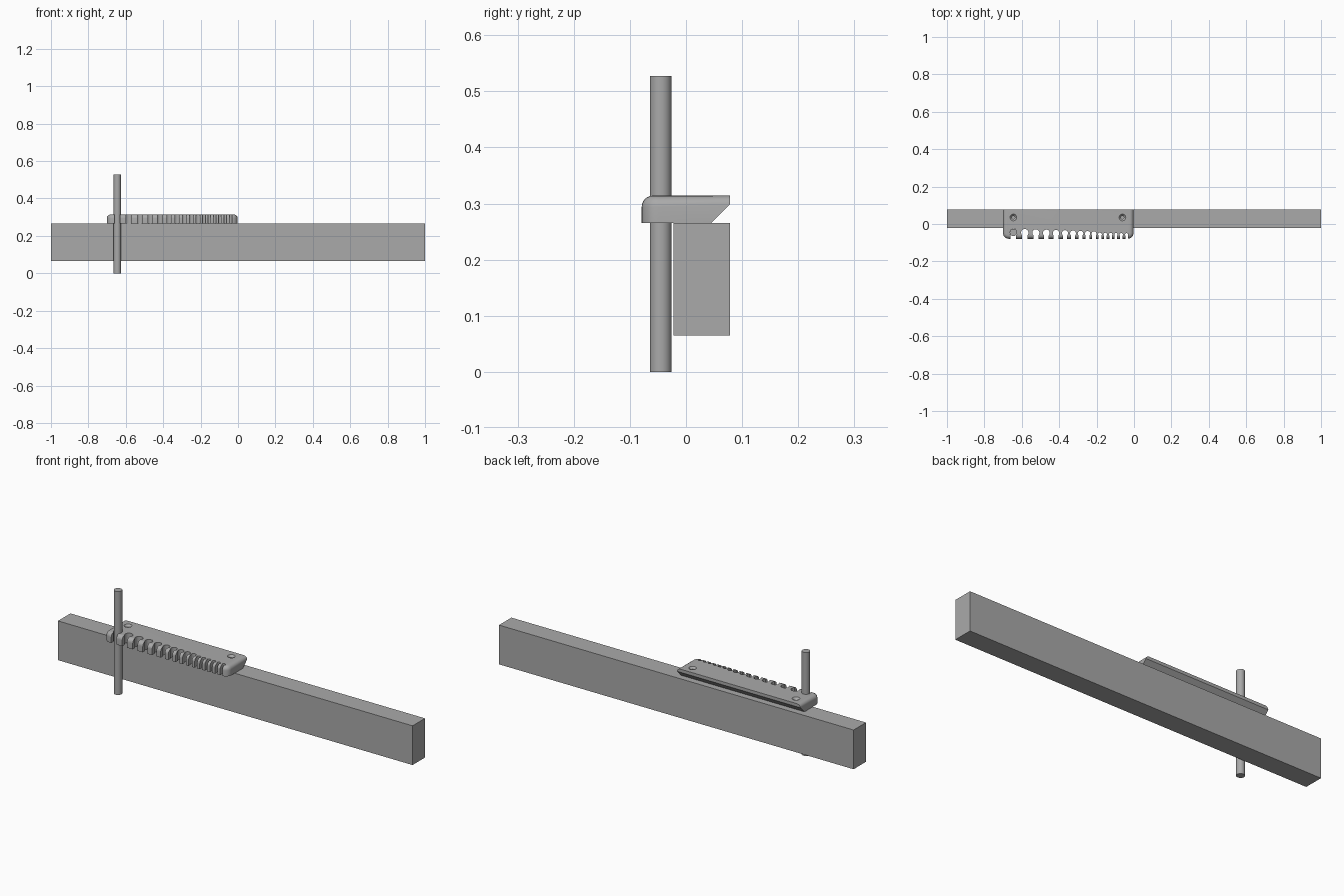
import bpy, bmesh, math

if "Cube" in bpy.data.objects:
    bpy.data.objects.remove(bpy.data.objects["Cube"])

grey = bpy.data.materials.new("plain grey")
grey.diffuse_color = (0.4, 0.4, 0.4, 1)
grey.use_nodes = True
grey.node_tree.nodes["Principled BSDF"].inputs["Base Color"].default_value = grey.diffuse_color


def add_object(name, bm):
    bmesh.ops.recalc_face_normals(bm, faces=bm.faces)
    mesh = bpy.data.meshes.new(name)
    bm.to_mesh(mesh)
    bm.free()
    mesh.materials.append(grey)
    ob = bpy.data.objects.new(name, mesh)
    bpy.context.collection.objects.link(ob)
    return ob


def extrude(bm, outline, offset):
    """Closed prism from a list of points."""
    face = bm.faces.new([bm.verts.new(p) for p in outline])
    new = bmesh.ops.extrude_face_region(bm, geom=[face])["geom"]
    bmesh.ops.translate(bm, vec=offset, verts=[v for v in new if isinstance(v, bmesh.types.BMVert)])


def cone(bm, x, y, z0, z1, r0, r1, sides=32):
    new = bmesh.ops.create_cone(bm, cap_ends=True, segments=sides, radius1=r0, radius2=r1, depth=z1 - z0)
    bmesh.ops.translate(bm, vec=(x, y, (z0 + z1) / 2), verts=new["verts"])


def smooth(ob, angle=35):
    bpy.ops.object.select_all(action='DESELECT')
    ob.select_set(True)
    bpy.context.view_layer.objects.active = ob
    bpy.ops.object.shade_smooth_by_angle(angle=math.radians(angle))


def cut(ob, cutter):
    mod = ob.modifiers.new("cut", 'BOOLEAN')
    mod.operation, mod.solver, mod.object = 'DIFFERENCE', 'EXACT', cutter
    bpy.context.view_layer.objects.active = ob
    bpy.ops.object.modifier_apply(modifier=mod.name)
    bpy.data.objects.remove(cutter)


# Long wall beam
bm = bmesh.new()
extrude(bm, [(-1, -0.022, 0.065), (-1, 0.078, 0.065), (-1, 0.078, 0.265), (-1, -0.022, 0.265)], (2, 0, 0))
add_object("beam", bm)

# Upright rod held in the largest slot
ROD_X, ROD_Y = -0.645, -0.045
bm = bmesh.new()
cone(bm, ROD_X, ROD_Y, 0, 0.527, 0.0195, 0.0195, 48)
smooth(add_object("rod", bm))

# Rack body: side profile with an undercut back edge
X0, X1, FRONT, BACK, BOTTOM, TOP = -0.70, -0.003, -0.079, 0.078, 0.265, 0.314
bm = bmesh.new()
profile = [(FRONT, BOTTOM), (0.045, BOTTOM), (BACK, 0.298), (BACK, TOP), (FRONT, TOP)]
extrude(bm, [(X0, y, z) for y, z in profile], (X1 - X0, 0, 0))


def round_edges(test, radius):
    edges = [e for e in bm.edges if test(*(v.co for v in e.verts))]
    bmesh.ops.bevel(bm, geom=edges, offset=radius, segments=6, profile=0.5, affect='EDGES')


# Rounded front corners, then a fillet along the top of the front and ends
round_edges(lambda a, b: abs(a.x - b.x) < 1e-4 and max(a.y, b.y) < FRONT + 1e-4, 0.03)
round_edges(lambda a, b: min(a.z, b.z) > TOP - 1e-4 and min(a.y, b.y) < BACK - 1e-4, 0.02)
rack = add_object("slotted_rack", bm)

# Keyhole slots, from wide to narrow
big = [-0.645, -0.584, -0.525, -0.469, -0.417, -0.369, -0.326, -0.286, -0.248, -0.214]
slots = [(x, 0.0205 - 0.0008 * i) for i, x in enumerate(big)]
slots += [(-0.182 + 0.0285 * i, 0.010 - 0.0003 * i) for i in range(6)]
bm = bmesh.new()
for x, r in slots:
    y = -0.066 + r
    half = math.asin(0.72)
    arc = [-math.pi / 2 + half + (2 * math.pi - 2 * half) * i / 24 for i in range(25)]
    outline = [(x + r * math.cos(a), y + r * math.sin(a), 0.2) for a in arc]
    outline += [(x - 0.72 * r, -0.12, 0.2), (x + 0.72 * r, -0.12, 0.2)]
    extrude(bm, outline, (0, 0, 0.2))
cut(rack, add_object("slot_cutter", bm))

# Countersunk screw holes
for x in (-0.645, -0.062):
    for z0, z1, r0, r1 in ((0.2, 0.4, 0.008, 0.008), (0.304, 0.324, 0.008, 0.028)):
        bm = bmesh.new()
        cone(bm, x, 0.035, z0, z1, r0, r1)
        cut(rack, add_object("hole_cutter", bm))
smooth(rack)
